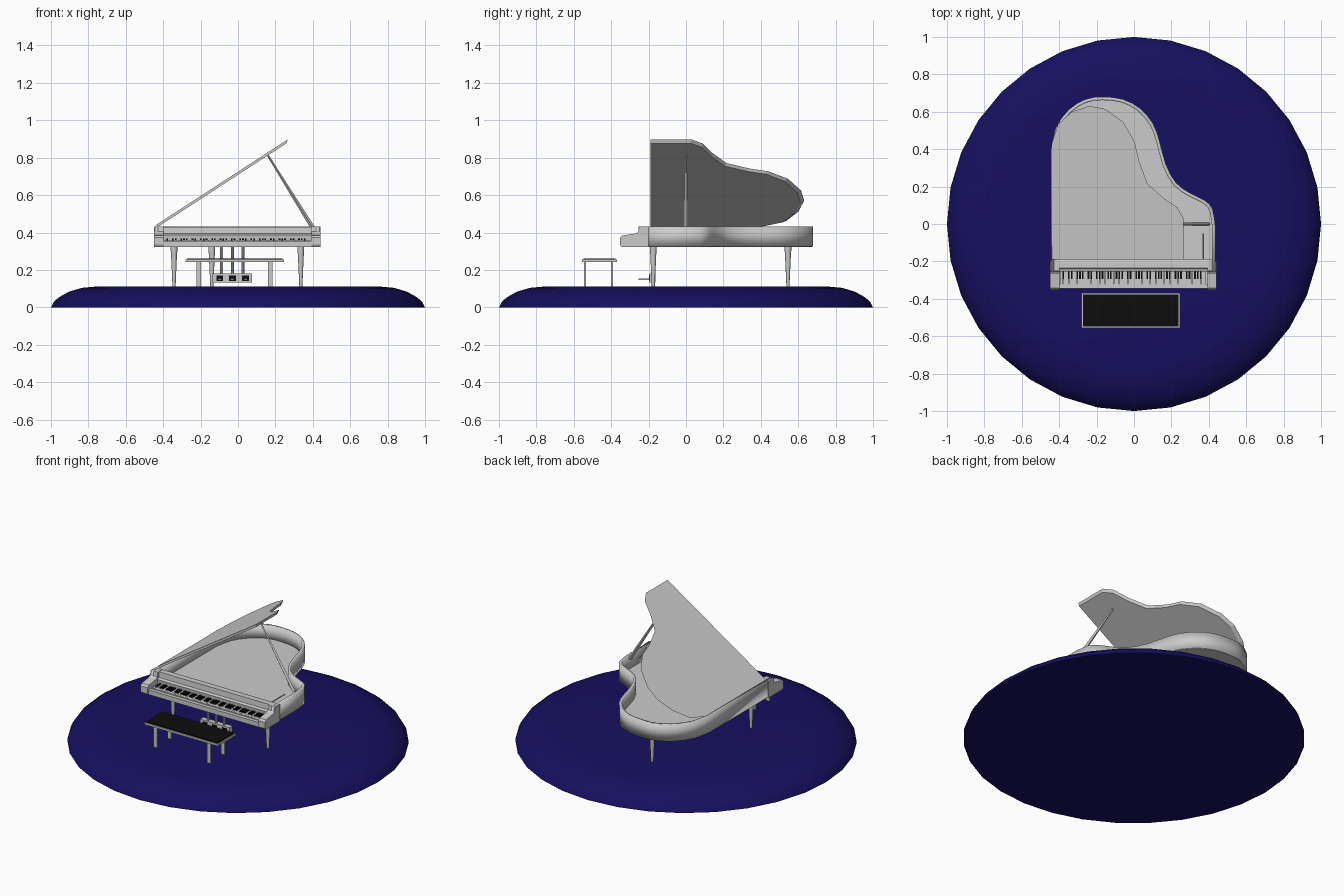
import bpy, bmesh, math
from mathutils import Vector, Matrix

if "Cube" in bpy.data.objects:
    bpy.data.objects.remove(bpy.data.objects["Cube"])


def material(name, rgb):
    m = bpy.data.materials.new(name)
    m.diffuse_color = (*rgb, 1)
    m.use_nodes = True
    m.node_tree.nodes["Principled BSDF"].inputs["Base Color"].default_value = m.diffuse_color
    return m


BLUE = material("deep_blue", (0.008, 0.005, 0.115))
BLACK = material("black", (0.004, 0.004, 0.004))


def make(name, bm, mat=None, smooth=False):
    bmesh.ops.recalc_face_normals(bm, faces=bm.faces[:])
    me = bpy.data.meshes.new(name)
    bm.to_mesh(me)
    bm.free()
    ob = bpy.data.objects.new(name, me)
    bpy.context.collection.objects.link(ob)
    if mat:
        me.materials.append(mat)
    if smooth:
        bpy.ops.object.select_all(action='DESELECT')
        ob.select_set(True)
        bpy.context.view_layer.objects.active = ob
        bpy.ops.object.shade_smooth_by_angle(angle=math.radians(35))
    return ob


def boxes(name, specs, mat=None):
    """Each spec is x0, x1, y0, y1, z0, z1."""
    bm = bmesh.new()
    for x0, x1, y0, y1, z0, z1 in specs:
        m = Matrix.Translation(((x0 + x1) / 2, (y0 + y1) / 2, (z0 + z1) / 2)) \
            @ Matrix.Diagonal((x1 - x0, y1 - y0, z1 - z0, 1))
        bmesh.ops.create_cube(bm, size=1, matrix=m)
    return make(name, bm, mat)


def loft(name, a, b, mat=None, smooth=False):
    """Solid between two matching closed loops."""
    bm = bmesh.new()
    va, vb = ([bm.verts.new(p) for p in loop] for loop in (a, b))
    bm.faces.new(va)
    bm.faces.new(vb)
    n = len(va)
    for i in range(n):
        j = (i + 1) % n
        bm.faces.new((va[i], va[j], vb[j], vb[i]))
    return make(name, bm, mat, smooth)


def side_profile(name, yz, x0, x1):
    return loft(name, [(x0, y, z) for y, z in yz], [(x1, y, z) for y, z in yz])


def lathe(name, profile, n, centre=(0, 0), mat=None):
    bm = bmesh.new()
    rings = [[bm.verts.new((centre[0] + r * math.cos(2 * math.pi * i / n),
                            centre[1] + r * math.sin(2 * math.pi * i / n), z))
              for i in range(n)] for r, z in profile]
    for a, b in zip(rings, rings[1:]):
        for i in range(n):
            j = (i + 1) % n
            bm.faces.new((a[i], a[j], b[j], b[i]))
    bm.faces.new(rings[0])
    bm.faces.new(rings[-1])
    return make(name, bm, mat, True)


def beam(name, p, q, r0, r1, n=8):
    p, q = Vector(p), Vector(q)
    bm = bmesh.new()
    m = Matrix.Translation((p + q) / 2) @ (q - p).to_track_quat('Z', 'Y').to_matrix().to_4x4()
    bmesh.ops.create_cone(bm, cap_ends=True, segments=n, radius1=r0, radius2=r1,
                          depth=(q - p).length, matrix=m)
    return make(name, bm, None, n > 4)


def spline(pts, steps):
    """Catmull-Rom curve through 2D points."""
    p = [Vector(v) for v in pts]
    p = [p[0]] + p + [p[-1]]
    out = []
    for a, b, c, d in zip(p, p[1:], p[2:], p[3:]):
        for k in range(steps):
            t = k / steps
            out.append(0.5 * (2 * b + (c - a) * t + (2 * a - 5 * b + 4 * c - d) * t ** 2
                              + (3 * b - a - 3 * c + d) * t ** 3))
    return out + [p[-1]]


# Stage disc
FLOOR = 0.112
lathe("stage", [(1, 0), (0.985, 0.03), (0.955, 0.055), (0.905, 0.083),
                (0.835, 0.104), (0.75, FLOOR)], 32, mat=BLUE)

# Curved rim wall and the board inside it
curve = spline([(0.435, -0.01), (0.42, 0.08), (0.38, 0.125), (0.30, 0.165), (0.225, 0.22),
                (0.17, 0.32), (0.135, 0.45), (0.10, 0.54), (0.03, 0.62), (-0.06, 0.667),
                (-0.17, 0.68), (-0.26, 0.666), (-0.35, 0.61), (-0.42, 0.51), (-0.445, 0.39)], 2)
outline = [Vector((0.435, -0.255))] + curve + [Vector((-0.445, -0.255))]
bm = bmesh.new()
low, high = ([bm.verts.new((p.x, p.y, z)) for p in outline] for z in (0.325, 0.432))
for i in range(len(outline) - 1):
    bm.faces.new((low[i], low[i + 1], high[i + 1], high[i]))
rim = make("rim", bm)
# walls grow inward whichever way the normals settled
outward = rim.data.polygons[0].normal.x > 0
mod = rim.modifiers.new("wall", 'SOLIDIFY')
mod.thickness = 0.018
mod.offset = -1 if outward else 1
mod.use_even_offset = True
bpy.context.view_layer.objects.active = rim
rim.select_set(True)
bpy.ops.object.shade_smooth_by_angle(angle=math.radians(35))
inner = [p * 0.99 for p in outline]
loft("soundboard", [(p.x, p.y, 0.323) for p in inner], [(p.x, p.y, 0.347) for p in inner])

# Lid, built flat on its hinge and swung open
lid_curve = spline([(0.84, 0.03), (0.80, 0.09), (0.71, 0.14), (0.61, 0.215), (0.555, 0.34),
                    (0.528, 0.44), (0.455, 0.545), (0.34, 0.615), (0.24, 0.632),
                    (0.13, 0.60), (0.04, 0.535), (0, 0.43)], 1)
lid_pts = [Vector((0.84, -0.19))] + lid_curve + [Vector((0, -0.19))]
lid = loft("lid", [(0.01 + p.x * 0.97, -0.19 + (p.y + 0.19) * 0.975, -0.006) for p in lid_pts],
           [(p.x, p.y, 0.008) for p in lid_pts])
lid.location = (-0.435, 0, 0.433)
lid.rotation_euler = (0, -math.radians(33), 0)

# Lid prop, and the short prop lying folded
beam("lid_prop", (0.40, 0, 0.425), (0.16, 0, 0.812), 0.012, 0.005, 4)
beam("short_prop", (0.37, -0.2, 0.42), (0.37, -0.05, 0.42), 0.004, 0.004, 6)

# Arms beside the keys
arm = [(-0.345, 0.322), (-0.353, 0.335), (-0.353, 0.372), (-0.342, 0.384), (-0.30, 0.39),
       (-0.268, 0.395), (-0.255, 0.405), (-0.25, 0.432), (-0.2, 0.432), (-0.2, 0.322)]
side_profile("left_arm", arm, -0.45, -0.398)
side_profile("right_arm", arm, 0.392, 0.44)

# Key bed, key slip and fallboard
boxes("key_bed", [(-0.44, 0.43, -0.34, -0.19, 0.323, 0.345),
                  (-0.40, 0.394, -0.345, -0.322, 0.325, 0.355)])
side_profile("fallboard", [(-0.19, 0.33), (-0.19, 0.426), (-0.205, 0.43), (-0.236, 0.43),
                           (-0.239, 0.395), (-0.254, 0.388), (-0.25, 0.36), (-0.245, 0.33)],
             -0.43, 0.42)

# Keys: 52 white and 36 black
x0, pitch = -0.393, 0.78 / 52
boxes("white_keys", [(x0 + i * pitch, x0 + (i + 1) * pitch - 0.001, -0.32, -0.245, 0.34, 0.359)
                     for i in range(52)])
boxes("black_keys", [(x0 + i * pitch - 0.005, x0 + i * pitch + 0.004, -0.295, -0.245, 0.355, 0.367)
                     for i in range(1, 52) if i % 7 not in (2, 5)], BLACK)

# Legs
leg = [(0.008, FLOOR - 0.002), (0.009, 0.13), (0.016, 0.285), (0.018, 0.305), (0.018, 0.327)]
for name, x, y in (("front_left_leg", -0.342, -0.175), ("front_right_leg", 0.336, -0.175),
                   ("back_leg", -0.14, 0.545)):
    lathe(name, leg, 12, (x, y))

# Pedal box on its rods, with three pedals
boxes("pedal_box", [(-0.135, 0.075, -0.195, -0.162, 0.132, 0.18)])
for i, x in enumerate((-0.098, -0.03, 0.04)):
    beam(f"pedal_rod_{i}", (-0.03 + (i - 1) * 0.057, -0.18, 0.17),
         (-0.03 + (i - 1) * 0.057, -0.18, 0.33), 0.008, 0.008)
    boxes(f"pedal_slot_{i}", [(x - 0.018, x + 0.018, -0.197, -0.19, 0.142, 0.17)], BLACK)
    boxes(f"pedal_{i}", [(x - 0.009, x + 0.009, -0.255, -0.19, 0.147, 0.155)])

# Bench
boxes("bench_frame", [(-0.28, 0.245, -0.555, -0.37, 0.243, 0.255)])
boxes("bench_cushion", [(-0.273, 0.238, -0.547, -0.378, 0.25, 0.262)], BLACK)
boxes("bench_legs", [(x - 0.012, x + 0.012, y - 0.006, y + 0.006, FLOOR - 0.002, 0.245)
                     for x in (-0.21, 0.172) for y in (-0.54, -0.395)])
